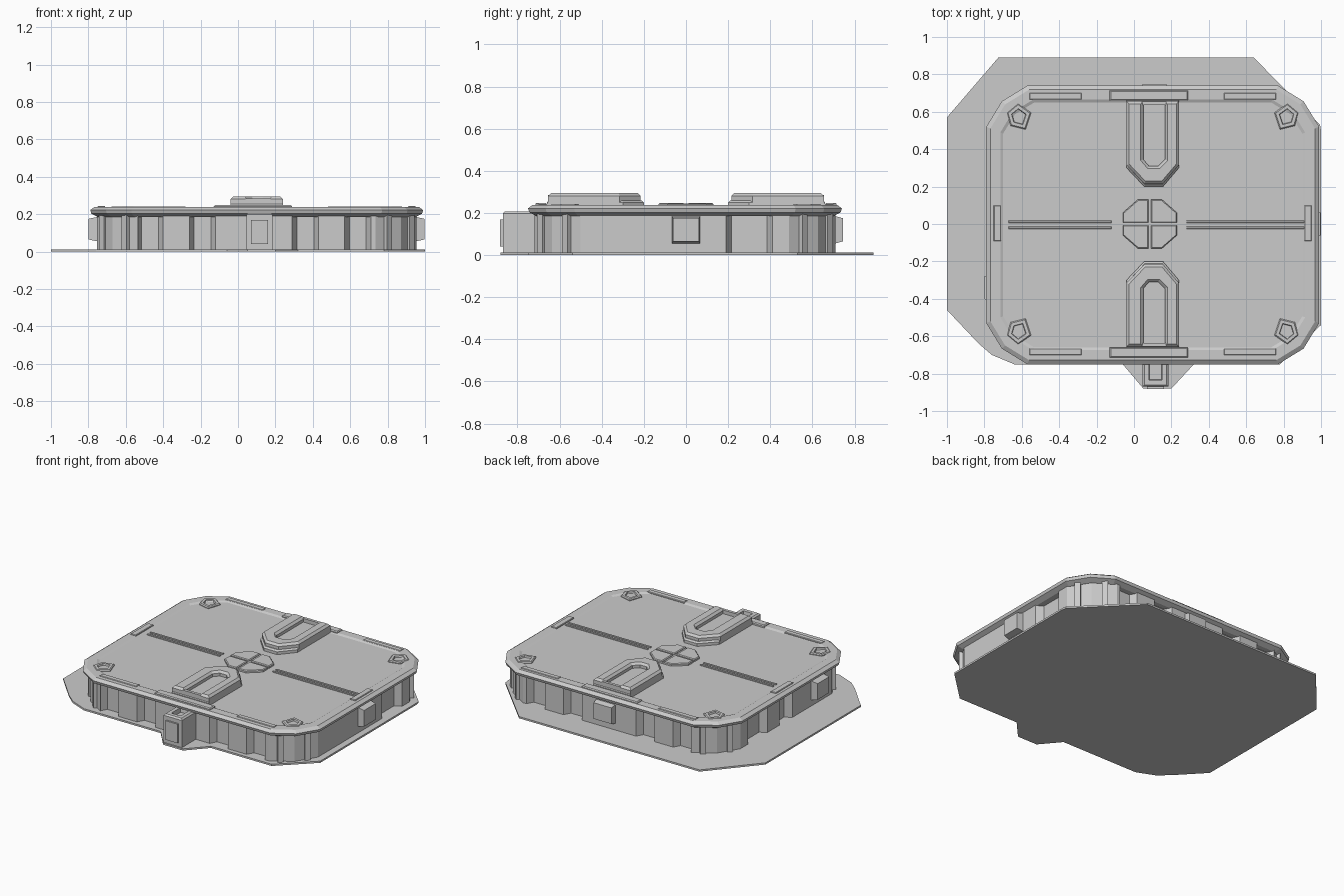
import bpy, bmesh
from math import cos, sin, pi

if "Cube" in bpy.data.objects:
    bpy.data.objects.remove(bpy.data.objects["Cube"])

CX, CY = 0.1, -0.005      # centre of the platform body
A, B, C = 0.89, 0.745, 0.22  # half width, half depth, corner cut


def make(name, bm):
    bmesh.ops.recalc_face_normals(bm, faces=bm.faces)
    me = bpy.data.meshes.new(name)
    bm.to_mesh(me)
    bm.free()
    ob = bpy.data.objects.new(name, me)
    bpy.context.collection.objects.link(ob)
    return ob


def loft(name, layers):
    """Stack of (outline, z) rings, capped at both ends."""
    bm = bmesh.new()
    rings = [[bm.verts.new((x, y, z)) for x, y in pts] for pts, z in layers]
    n = len(rings[0])
    for r, s in zip(rings, rings[1:]):
        for i in range(n):
            bm.faces.new((r[i], r[(i + 1) % n], s[(i + 1) % n], s[i]))
    bm.faces.new(rings[0][::-1])
    bm.faces.new(rings[-1])
    return make(name, bm)


def prism(name, pts, z0, z1, chamfer=0, inset=0, drop=0):
    """Extruded outline with optional chamfered top edge and sunken top."""
    bm = bmesh.new()
    f = bm.faces.new([bm.verts.new((x, y, z0)) for x, y in pts])
    r = bmesh.ops.extrude_face_region(bm, geom=[f])
    vs = [v for v in r['geom'] if isinstance(v, bmesh.types.BMVert)]
    bmesh.ops.translate(bm, verts=vs, vec=(0, 0, z1 - z0))
    bmesh.ops.recalc_face_normals(bm, faces=bm.faces)
    top = next(f for f in bm.faces if all(v.co.z > z1 - 1e-5 for v in f.verts))
    if chamfer:
        bmesh.ops.inset_region(bm, faces=[top], thickness=chamfer, use_even_offset=True)
        for v in top.verts:
            v.co.z += chamfer
    if inset:
        bmesh.ops.inset_region(bm, faces=[top], thickness=inset, use_even_offset=True)
        bmesh.ops.inset_region(bm, faces=[top], thickness=0.004, use_even_offset=True)
        for v in top.verts:
            v.co.z -= drop
    return make(name, bm)


def rect(x0, x1, y0, y1):
    return [(x0, y0), (x1, y0), (x1, y1), (x0, y1)]


def corner_points(a, b, c):
    """Four groups of three points: front right, back right, back left, front left."""
    g = [(a - c, b), (a - .38 * c, b - .38 * c), (a, b - c)]
    out = []
    for sx, sy, rev in ((1, -1, 0), (1, 1, 1), (-1, 1, 0), (-1, -1, 1)):
        q = [(CX + sx * x, CY + sy * y) for x, y in g]
        out.append(q[::-1] if rev else q)
    return out


def outline(inset):
    return sum(corner_points(A - inset, B - inset, C - inset * .59), [])


# ground plate
plate = [(-1, .57), (-.725, .89), (.64, .89), (.995, .53), (1, .5), (1, -.54), (.78, -.75),
         (.32, -.75), (.20, -.88), (.05, -.88), (-.06, -.75), (-.64, -.75),
         (-.76, -.70), (-.83, -.64), (-1, -.46)]
prism("ground_plate", plate, 0, .012)

# outer wall with recessed bays along each side
D = .045
wa, wb = A - .035, B - .03
fr, br, bl, fl = corner_points(wa, wb, C)
bays = [(-.54, -.40), (-.26, -.12), (.29, .43), (.57, .71)]


def notches(spans, axis, level, inward, reverse=False):
    pts = []
    for s, e in spans:
        pts += [(s, level), (s + .025, level + inward), (e - .025, level + inward), (e, level)]
    if reverse:
        pts.reverse()
    return pts if axis == 'x' else [(l, t) for t, l in pts]


wall = (notches(bays, 'x', CY - wb, D) + fr
        + notches([(.19, .41)], 'y', CX + wa, -D) + br
        + notches(bays, 'x', CY + wb, -D, True) + bl
        + notches([(-.07, .07), (.2, .41)], 'y', CX - wa, D, True) + fl)
prism("side_wall", wall, .008, .2)

# vertical ribs on the cut corners
for sx in (-1, 1):
    for sy in (-1, 1):
        for t in (.2, .8):
            x = CX + sx * (wa - C * t - (.012 if t < .5 else 0))
            y = CY + sy * (wb - C * (1 - t) - (.012 if t > .5 else 0))
            x, y = x + sx * .018, y + sy * .018
            prism("corner_rib", [(x + .026 * cos(k * pi / 2 + pi / 2), y + .026 * sin(k * pi / 2 + pi / 2))
                                 for k in range(4)], .01, .2)

# overhanging lid with bevelled rim and sunken deck
loft("lid", [(outline(.04), .185), (outline(.006), .203), (outline(0), .222),
             (outline(.022), .238), (outline(.075), .238), (outline(.09), .231)])

# front block on the plate's tab, with a small socket on top
prism("front_block", rect(.045, .185, -.87, -.70), .01, .197, .01, .025, .03)
prism("front_block_face", rect(.07, .16, -.882, -.86), .04, .17)


# side latch boxes with tapered outer faces
def latch(name, c, d, half, depth):
    bm = bmesh.new()
    rings = []
    for k, (off, h, z0, z1) in enumerate(((0, half, .05, .19), (depth, half - .008, .065, .175))):
        ring = []
        for t, z in ((-h, z0), (h, z0), (h, z1), (-h, z1)):
            ring.append(bm.verts.new((c[0] + d[0] * off - d[1] * t, c[1] + d[1] * off + d[0] * t, z)))
        rings.append(ring)
    r, s = rings
    for i in range(4):
        bm.faces.new((r[i], r[(i + 1) % 4], s[(i + 1) % 4], s[i]))
    bm.faces.new(r[::-1])
    bm.faces.new(s)
    make(name, bm)


latch("right_latch", (.93, 0), (1, 0), .07, .068)
latch("left_latch", (-.73, -.34), (-1, 0), .07, .07)
latch("back_latch", (.11, .69), (0, 1), .075, .055)

# two U-shaped clamps on the deck, each with a cross bar at the rim
for s, name in ((1, "back"), (-1, "front")):
    base = [(-.04, .66), (-.04, .30), (.055, .2), (.155, .2), (.24, .30), (.24, .66)]
    u = [(-.04, .655), (-.04, .315), (.055, .215), (.155, .215), (.24, .315), (.24, .655),
         (.165, .655), (.165, .345), (.13, .31), (.08, .31), (.05, .345), (.05, .655)]
    prism(name + "_clamp_base", [(x, s * y) for x, y in base], .225, .25, .01)
    prism(name + "_clamp_rim", [(x, s * y) for x, y in u], .25, .28, .014)
    prism(name + "_clamp_end", rect(.04, .175, *sorted((s * .635, s * .655))), .24, .285)
    prism(name + "_cross_bar", rect(-.13, .29, *sorted((s * .66, s * .715))), .21, .242, .006)

# central octagonal hub in four quarters
prism("hub_base", [(.085 + .15 * cos(pi / 8 + k * pi / 4), .14 * sin(pi / 8 + k * pi / 4))
                   for k in range(8)], .225, .238)
for sx in (-1, 1):
    for sy in (-1, 1):
        q = [(.007, .007), (.145, .007), (.145, .06), (.065, .13), (.007, .13)]
        prism("hub_quarter", [(.085 + sx * x, sy * y) for x, y in q], .23, .242, .005)

# paired seam ridges running out from the hub
for x0, x1 in ((-.67, -.12), (.28, .91)):
    for y in (-.026, .006):
        prism("seam_ridge", rect(x0, x1, y, y + .012), .225, .237, .002)

# corner brackets
for sx, x in ((-1, -.61), (1, .81)):
    for sy in (-1, 1):
        p = [(-.06, .02), (-.03, -.07), (.05, -.05), (.07, .02), (.01, .07)]
        prism("corner_bracket", [(x + sx * a, sy * (.575 + b)) for a, b in p], .222, .236, .006, .016, .014)

# thin raised rim strips
for sx, x in ((-1, -.73), (1, .93)):
    prism("side_rim_strip", rect(x - .02, x + .02, -.09, .1), .23, .241, .003)
    for sy in (-1, 1):
        x0, x1 = ((-.56, -.28) if sx < 0 else (.48, .76))
        prism("long_rim_strip", rect(x0, x1, *sorted((sy * .665, sy * .70))), .23, .239, .003)
